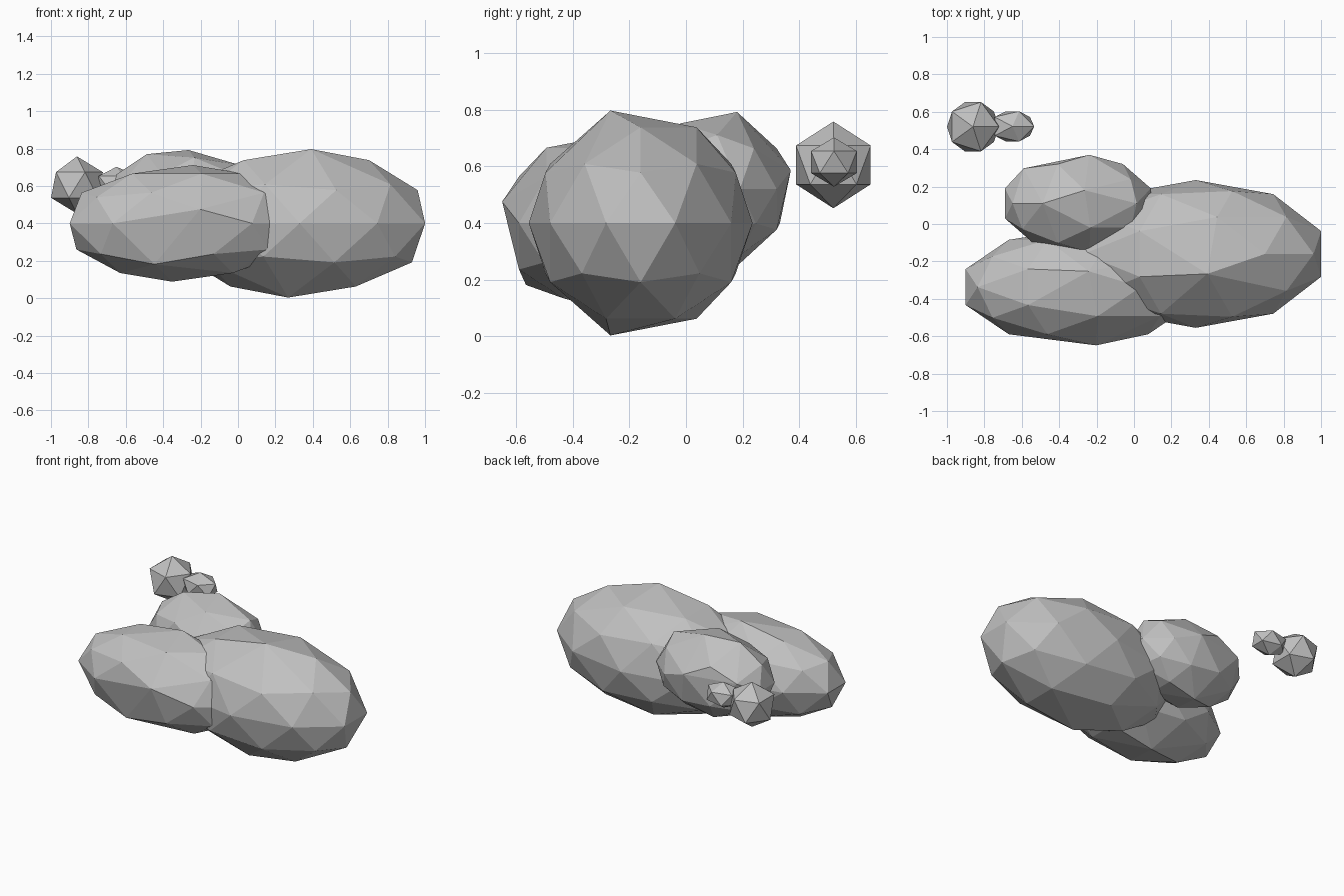
import bpy
import bmesh
from mathutils import Vector

cube = bpy.data.objects.get("Cube")
if cube:
    bpy.data.objects.remove(cube, do_unlink=True)

# One flat grey for the whole cluster
grey = bpy.data.materials.new("cloud_grey")
grey.use_nodes = True
COLOR = (0.53, 0.53, 0.53, 1)
grey.diffuse_color = COLOR
grey.node_tree.nodes["Principled BSDF"].inputs["Base Color"].default_value = COLOR


def nearest(bm, direction):
    d = Vector(direction).normalized()
    return max(bm.verts, key=lambda v: v.co.normalized().dot(d))


def blob(name, center, radii, detail=2, merges=()):
    """Faceted ellipsoid; each merge pulls two neighbouring corners into one."""
    bm = bmesh.new()
    bmesh.ops.create_icosphere(bm, subdivisions=detail, radius=1)
    for a, b in merges:
        pair = [nearest(bm, a), nearest(bm, b)]
        if pair[0] != pair[1]:
            spot = (pair[0].co + pair[1].co) * 0.54
            bmesh.ops.pointmerge(bm, verts=pair, merge_co=spot)
    bmesh.ops.scale(bm, vec=radii, verts=bm.verts)
    bmesh.ops.recalc_face_normals(bm, faces=bm.faces)
    mesh = bpy.data.meshes.new(name)
    bm.to_mesh(mesh)
    bm.free()
    mesh.materials.append(grey)
    obj = bpy.data.objects.new(name, mesh)
    obj.location = center
    bpy.context.collection.objects.link(obj)
    return obj


def pole_merges(side):
    """Top and bottom poles merged toward the front (-1) or the back (1)."""
    return [((0, 0, s), (0.16 * s, 0.5 * side, 0.85 * s)) for s in (1, -1)]


def tip_merge(side):
    return ((0, side, 0), (0.28, 0.85 * side, 0.45))


# Three large overlapping blobs
blob("large_blob", (0.33, -0.16, 0.40), (0.705, 0.395, 0.397),
     merges=pole_merges(-1))

blob("front_blob", (-0.297, -0.337, 0.40), (0.634, 0.312, 0.312),
     merges=pole_merges(1) + [
         tip_merge(-1),
         ((-0.28, -0.85, -0.45), (-0.16, -0.5, -0.85))])

blob("back_blob", (-0.30, 0.11, 0.52), (0.41, 0.26, 0.272),
     merges=pole_merges(1) + [
         tip_merge(1),
         tip_merge(-1),
         ((-0.43, 0.31, 0.85), (-0.43, -0.31, 0.85)),
         ((0.89, 0, 0.45), (0.53, 0, 0.85)),
         ((-0.59, 0.81, 0), (-0.72, 0.53, 0.45))])

# Two small detached puffs
blob("round_puff", (-0.861, 0.52, 0.605), (0.155, 0.155, 0.153), detail=1)
blob("flat_puff", (-0.65, 0.522, 0.615), (0.13, 0.095, 0.087), detail=1)
